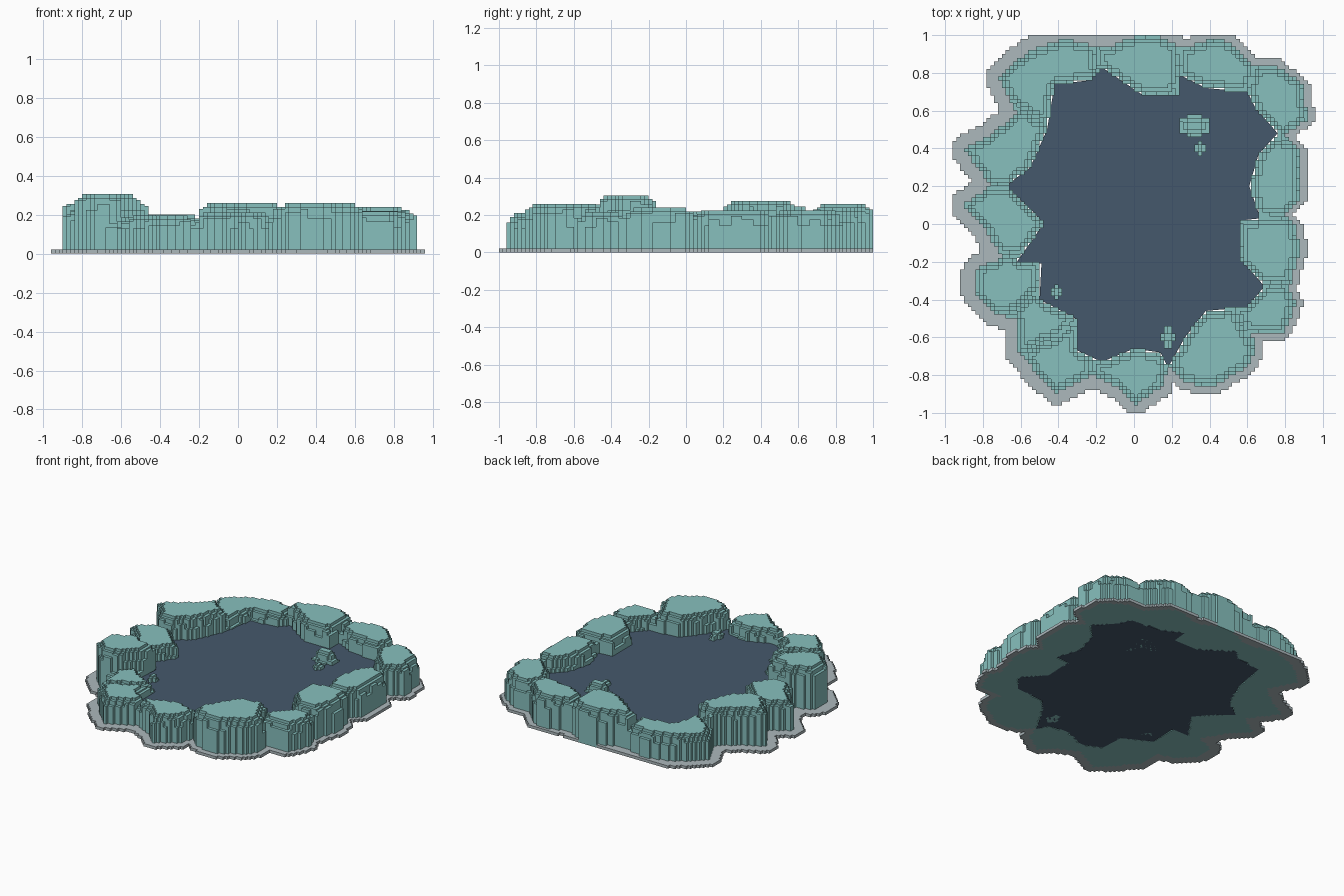
import bpy, bmesh, math, random

if "Cube" in bpy.data.objects:
    bpy.data.objects.remove(bpy.data.objects["Cube"], do_unlink=True)

CELL = 0.02
WATER_Z = 0.12
random.seed(4)


def material(name, rgb):
    m = bpy.data.materials.new(name)
    m.use_nodes = True
    m.diffuse_color = (*rgb, 1)
    m.node_tree.nodes["Principled BSDF"].inputs["Base Color"].default_value = (*rgb, 1)
    return m


TEAL = material("teal stone", (0.242, 0.527, 0.515))
SLATE = material("slate blue water", (0.060, 0.098, 0.150))
GREY = material("pale grey gravel", (0.413, 0.479, 0.503))


def inside(x, y, poly):
    hit = False
    for (ax, ay), (bx, by) in zip(poly, poly[1:] + poly[:1]):
        if (ay > y) != (by > y) and x < ax + (y - ay) * (bx - ax) / (by - ay):
            hit = not hit
    return hit


def centre(c):
    return (c[0] + 0.5) * CELL, (c[1] + 0.5) * CELL


def cells_in(poly):
    n = round(1 / CELL)
    grid = [(i, j) for i in range(-n, n) for j in range(-n, n)]
    return {c for c in grid if inside(*centre(c), poly)}


def around(c):
    i, j = c
    return [(i + 1, j), (i, j + 1), (i - 1, j), (i, j - 1)]


def rim_of(cells):
    return {c for c in cells if any(n not in cells for n in around(c))}


def add_object(name, bm, mat):
    me = bpy.data.meshes.new(name)
    bm.to_mesh(me)
    bm.free()
    me.materials.append(mat)
    bpy.context.collection.objects.link(bpy.data.objects.new(name, me))


def column_object(name, heights, mat):
    """Solid made of square columns, with only its outside faces."""
    bm = bmesh.new()
    cache = {}

    def v(i, j, z):
        key = (i, j, round(z, 4))
        if key not in cache:
            cache[key] = bm.verts.new((i * CELL, j * CELL, z))
        return cache[key]

    for (i, j), h in heights.items():
        ring = [(i + 1, j), (i + 1, j + 1), (i, j + 1), (i, j)]
        bm.faces.new([v(a, b, h) for a, b in ring])
        bm.faces.new([v(a, b, 0) for a, b in reversed(ring)])
        for k, nb in enumerate(around((i, j))):
            low = heights.get(nb, 0)
            if h > low + 1e-5:
                p, q = ring[k], ring[(k + 1) % 4]
                bm.faces.new([v(*p, low), v(*q, low), v(*q, h), v(*p, h)])
    add_object(name, bm, mat)


def stepped(cells, top):
    """Column heights that step down toward the rim of a rock."""
    left = set(cells)
    heights, drops = {}, {}
    for ring in range(2):
        rim = rim_of(left)
        for c in sorted(rim):
            block = (c[0] // 3, c[1] // 3)
            drop = drops.setdefault(block, random.choice((0.03, 0.05, 0.08)))
            heights[c] = max(WATER_Z + 0.01, top - (drop if ring == 0 else 0.02))
        left -= rim
    heights.update({c: top for c in left})
    return heights


# Water: solid block with a jagged shoreline
shore = [(-.17, .83), (.05, .68), (.23, .68), (.24, .79), (.38, .72), (.6, .7), (.64, .62),
         (.76, .48), (.66, .37), (.61, .2), (.67, .03), (.57, .02), (.56, -.18), (.69, -.33),
         (.6, -.44), (.38, -.46), (.27, -.6), (.18, -.76), (.14, -.68), (0, -.66),
         (-.17, -.73), (-.3, -.67), (-.31, -.5), (-.5, -.4), (-.49, -.21), (-.62, -.2),
         (-.48, 0), (-.53, .06), (-.68, .2), (-.55, .3), (-.46, .5), (-.42, .74), (-.24, .76)]
bm = bmesh.new()
base = bm.faces.new([bm.verts.new((x, y, 0)) for x, y in shore])
top = bmesh.ops.extrude_face_region(bm, geom=[base], use_keep_orig=True)["geom"]
bmesh.ops.translate(bm, verts=[g for g in top if isinstance(g, bmesh.types.BMVert)],
                    vec=(0, 0, WATER_Z))
bmesh.ops.recalc_face_normals(bm, faces=bm.faces)
add_object("pond_water", bm, SLATE)

# Rock ring: one scalloped outer outline, shared out to the nearest rock centre
outline = [(-.72, .78), (-.55, .92), (-.36, .98), (-.15, .93), (0, .99), (.13, 1), (.25, .93),
           (.43, .985), (.52, .96), (.62, .84), (.75, .84), (.89, .75), (.92, .55), (.8, .48),
           (.88, .38), (.87, .12), (.8, .04), (.86, 0), (.88, -.15), (.82, -.35), (.86, -.42),
           (.8, -.57), (.62, -.58), (.65, -.65), (.6, -.76), (.4, -.87), (.28, -.84),
           (.19, -.76), (.15, -.86), (0, -.96), (-.09, -.86), (-.22, -.8), (-.42, -.9),
           (-.61, -.68), (-.62, -.5), (-.74, -.48), (-.84, -.36), (-.84, -.24), (-.7, -.18),
           (-.8, 0), (-.91, .1), (-.76, .2), (-.9, .4), (-.75, .48), (-.62, .58)]
rocks = {  # centre x, y and height
    "front_right_tall_rock": (-.68, -.33, .305),
    "front_right_small_rock": (-.52, -.52, .185),
    "front_right_rock": (-.42, -.72, .195),
    "front_middle_rock": (-.02, -.80, .21),
    "front_left_rock": (.42, -.65, .26),
    "left_front_small_rock": (.76, -.48, .215),
    "left_front_rock": (.72, -.16, .24),
    "left_middle_rock": (.76, .25, .225),
    "left_back_rock": (.78, .65, .225),
    "back_left_rock": (.43, .82, .24),
    "back_middle_rock": (.04, .84, .26),
    "back_right_rock": (-.42, .78, .2),
    "right_back_rock": (-.68, .38, .275),
    "right_middle_rock": (-.67, .01, .22),
}
filled = cells_in(outline)
shares = {name: set() for name in rocks}
for c in filled - cells_in(shore):
    shares[min(rocks, key=lambda r: math.dist(rocks[r][:2], centre(c)))].add(c)
for name, cells in shares.items():
    column_object(name, stepped(cells, rocks[name][2]), TEAL)

# Gravel rim: a low border around the rocks, wider on the right side
gravel = set()
for c in rim_of(filled):
    reach = 0.062 - 0.022 * centre(c)[0]
    for i in range(c[0] - 5, c[0] + 6):
        for j in range(c[1] - 5, c[1] + 6):
            if math.dist(c, (i, j)) * CELL <= reach and -48 <= i < 48 and -50 <= j < 50:
                gravel.add((i, j))
column_object("gravel_rim", {c: 0.02 for c in gravel - filled}, GREY)

# Small stones standing in the water: centre, radii, height
stones = {"large_stone": (.32, .52, .085, .06, .195), "round_stone": (.35, .40, .04, .035, .17),
          "right_stone": (-.41, -.36, .04, .035, .18), "front_stone": (.18, -.60, .035, .055, .18)}
for name, (x, y, rx, ry, h) in stones.items():
    oval = [(x + rx * math.cos(a * math.pi / 5), y + ry * math.sin(a * math.pi / 5)) for a in range(10)]
    column_object(name, stepped(cells_in(oval), h), TEAL)
